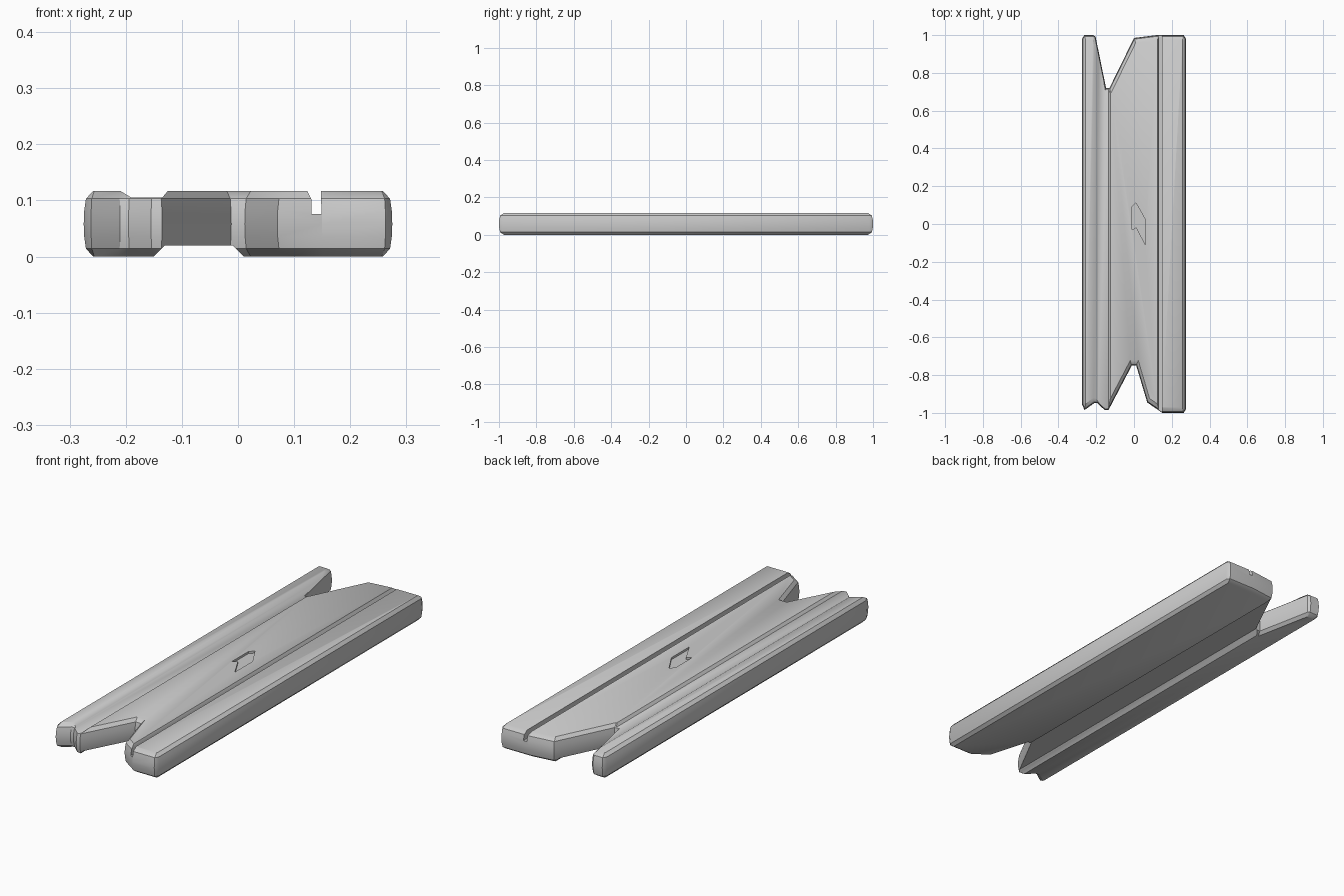
import bpy, bmesh
from mathutils import Vector

if "Cube" in bpy.data.objects:
    bpy.data.objects.remove(bpy.data.objects["Cube"])

Y_SOFT = 1.6  # plank ends are rounded more than its long sides


def make_object(name, bm):
    bmesh.ops.recalc_face_normals(bm, faces=bm.faces[:])
    mesh = bpy.data.meshes.new(name)
    bm.to_mesh(mesh)
    bm.free()
    obj = bpy.data.objects.new(name, mesh)
    bpy.context.collection.objects.link(obj)
    return obj


def loft(name, rings):
    """Skin closed rings of equal length and cap both ends."""
    bm = bmesh.new()
    loops = [[bm.verts.new(p) for p in ring] for ring in rings]
    n = len(loops[0])
    for a, b in zip(loops, loops[1:]):
        for i in range(n):
            j = (i + 1) % n
            bm.faces.new((a[i], a[j], b[j], b[i]))
    bm.faces.new(loops[0][::-1])
    bm.faces.new(loops[-1])
    return make_object(name, bm)


def inset(points, d):
    """Mitred inset of a counter-clockwise outline."""
    pts = [Vector((x, y / Y_SOFT)) for x, y in points]
    out = []
    for i, p in enumerate(pts):
        e1 = (p - pts[i - 1]).normalized()
        e2 = (pts[(i + 1) % len(pts)] - p).normalized()
        n1, n2 = Vector((-e1.y, e1.x)), Vector((-e2.y, e2.x))
        q = p + (n1 + n2) * d / (1 + n1.dot(n2))
        out.append((q.x, q.y * Y_SOFT))
    return out


# Plank outline seen from above, with splintered ends
outline = [
    (-.275, -.955), (-.262, -.985), (-.21, -.948), (-.195, -.948),
    (-.155, -.985), (-.135, -.985), (-.012, -.75), (.012, -.75),
    (.07, -.945), (.15, -1), (.263, -1), (.275, -.981),
    (.275, .981), (.263, 1), (.12, 1), (0, .985),
    (-.13, .72), (-.148, .72), (-.203, .99), (-.215, 1),
    (-.263, 1), (-.275, .981)]

# Rounded edge: height and inset of each layer
layers = [(0, .017), (.014, .004), (.035, .001), (.058, 0),
          (.082, .001), (.103, .004), (.117, .017)]
plank = loft("wood_plank", [[(x, y, z) for x, y in inset(outline, d)]
                            for z, d in layers])


def cut(cutter):
    mod = plank.modifiers.new(cutter.name, 'BOOLEAN')
    mod.operation = 'DIFFERENCE'
    mod.solver = 'EXACT'
    mod.object = cutter
    bpy.context.view_layer.objects.active = plank
    bpy.ops.object.modifier_apply(modifier=mod.name)
    bpy.data.objects.remove(cutter, do_unlink=True)


# Lengthwise channels: worn top valley, narrow seam, underside recess
channels = {
    "top_valley": [(-.23, .129), (-.19, .105), (-.135, .105), (-.115, .129)],
    "seam_groove": [(.116, .132), (.131, .102), (.131, .076),
                    (.149, .076), (.147, .132)],
    "underside_recess": [(-.17, -.02), (-.13, .02), (-.01, .02), (.03, -.02)]}
for name, profile in channels.items():
    cut(loft(name, [[(x, y, z) for x, z in profile] for y in (-1.2, 1.2)]))

# Shallow chip in the middle of the top
chip = [(-.01, -.03), (.012, -.018), (.062, -.112), (.062, .02),
        (.01, .112), (-.01, .092)]
cut(loft("chip", [[(x, y, z) for x, y in chip] for z in (.107, .14)]))

bpy.ops.object.select_all(action='DESELECT')
plank.select_set(True)
bpy.context.view_layer.objects.active = plank
bpy.ops.object.shade_smooth_by_angle(angle=.6)
